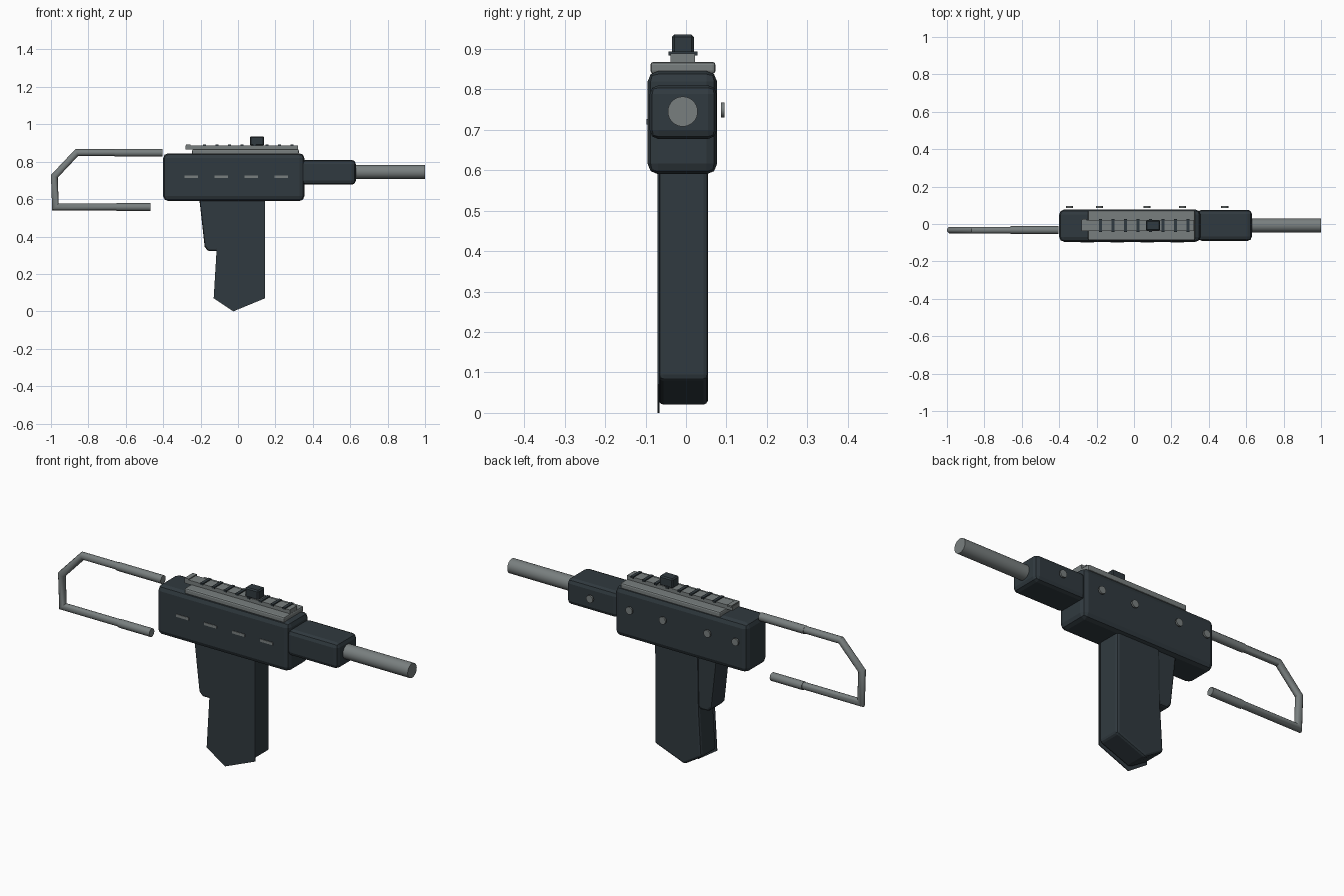
import bpy, bmesh, math
from mathutils import Vector

if "Cube" in bpy.data.objects:
    bpy.data.objects.remove(bpy.data.objects["Cube"])


def material(name, rgb):
    m = bpy.data.materials.new(name)
    m.diffuse_color = (*rgb, 1)
    m.use_nodes = True
    m.node_tree.nodes["Principled BSDF"].inputs["Base Color"].default_value = m.diffuse_color
    return m


DARK = material("dark blue grey", (0.030, 0.042, 0.050))
STEEL = material("steel grey", (0.190, 0.212, 0.212))


def finish(name, bm, mat, bevel=0, segments=2):
    bmesh.ops.recalc_face_normals(bm, faces=bm.faces)
    me = bpy.data.meshes.new(name)
    bm.to_mesh(me)
    bm.free()
    ob = bpy.data.objects.new(name, me)
    bpy.context.collection.objects.link(ob)
    me.materials.append(mat)
    if bevel:
        mod = ob.modifiers.new("bevel", 'BEVEL')
        mod.width = bevel
        mod.segments = segments
        mod.limit_method = 'ANGLE'
        mod.angle_limit = math.radians(40)
    return ob


def smooth(ob):
    bpy.ops.object.select_all(action='DESELECT')
    ob.select_set(True)
    bpy.context.view_layer.objects.active = ob
    bpy.ops.object.shade_smooth_by_angle(angle=math.radians(32))


def box(name, x, y, z, mat, bevel=0, segments=2):
    bm = bmesh.new()
    bmesh.ops.create_cube(bm, size=1)
    for v in bm.verts:
        v.co = [a[0] + (a[1] - a[0]) * (c + 0.5) for a, c in zip((x, y, z), v.co)]
    return finish(name, bm, mat, bevel, segments)


def side_profile(name, pts, y0, y1, mat, bevel=0):
    """Extrude an x/z outline between two y values."""
    bm = bmesh.new()
    face = bm.faces.new([bm.verts.new((x, y0, z)) for x, z in pts])
    ext = bmesh.ops.extrude_face_region(bm, geom=[face])
    for v in ext["geom"]:
        if isinstance(v, bmesh.types.BMVert):
            v.co.y = y1
    return finish(name, bm, mat, bevel)


def tube(name, pts, radius, sides, mat):
    """Sweep a round section along a path lying in an x/z plane, with mitred corners."""
    pts = [Vector(p) for p in pts]
    bm = bmesh.new()
    rings = []
    for i, p in enumerate(pts):
        d0 = (p - pts[i - 1]).normalized() if i else (pts[1] - p).normalized()
        d1 = (pts[i + 1] - p).normalized() if i < len(pts) - 1 else d0
        t = (d0 + d1).normalized()
        n = t.cross(Vector((0, 1, 0)))
        miter = 1 / t.dot(d0)
        ring = []
        for k in range(sides):
            a = math.tau * k / sides
            ring.append(bm.verts.new(p + n * math.cos(a) * radius * miter
                                     + Vector((0, math.sin(a) * radius, 0))))
        rings.append(ring)
    for a, b in zip(rings, rings[1:]):
        for k in range(sides):
            j = (k + 1) % sides
            bm.faces.new((a[k], a[j], b[j], b[k]))
    bm.faces.new(rings[0])
    bm.faces.new(rings[-1])
    ob = finish(name, bm, mat)
    smooth(ob)
    return ob


# Main body, front shroud and barrel
box("receiver", (-0.40, 0.355), (-0.095, 0.077), (0.59, 0.845), DARK, 0.026)
box("front_shroud", (0.34, 0.63), (-0.09, 0.076), (0.677, 0.81), DARK, 0.022)
tube("barrel", [(0.60, -0.008, 0.745), (1.0, -0.008, 0.745)], 0.037, 32, STEEL)

# Magazine with a flat side plate
outline = [(-0.11, 0.62), (0.145, 0.62), (0.145, 0.07), (-0.025, 0.0), (-0.13, 0.07), (-0.115, 0.32)]
side_profile("magazine_plate", outline, -0.07, -0.066, DARK)
inner = [(-0.105, 0.62), (0.143, 0.62), (0.143, 0.083), (-0.025, 0.018), (-0.125, 0.08), (-0.11, 0.32)]
side_profile("magazine", inner, -0.068, 0.055, DARK, 0.012)

# Rear grip
grip = [(-0.207, 0.62), (-0.205, 0.585), (-0.178, 0.345), (-0.16, 0.322), (-0.115, 0.322), (-0.08, 0.35), (-0.08, 0.62)]
side_profile("grip", grip, -0.068, 0.048, DARK, 0.012)

# Top rail with dark cross slats
box("rail_base", (-0.245, 0.325), (-0.088, 0.073), (0.838, 0.868), STEEL, 0.008)
box("rail_top", (-0.28, 0.322), (-0.038, 0.022), (0.866, 0.888), STEEL)
for i in range(8):
    x = -0.179 + i * 0.067
    box("rail_slat", (x - 0.008, x + 0.008), (-0.043, 0.028), (0.884, 0.893), DARK)
box("rail_end_stop", (-0.278, -0.255), (-0.038, 0.028), (0.884, 0.893), STEEL)

# Sight block
box("sight", (0.063, 0.14), (-0.035, 0.02), (0.885, 0.935), DARK, 0.006, 1)

# Wire stock: bent frame and two thicker sleeves
Y = -0.033
tube("stock_frame", [(-0.405, Y, 0.849), (-0.862, Y, 0.849), (-0.982, Y, 0.722),
                     (-0.976, Y, 0.558), (-0.47, Y, 0.558)], 0.018, 12, STEEL)
tube("stock_sleeve_top", [(-0.66, Y, 0.848), (-0.404, Y, 0.848)], 0.021, 12, STEEL)
tube("stock_sleeve_bottom", [(-0.65, Y, 0.557), (-0.469, Y, 0.557)], 0.021, 12, STEEL)

# Side slots and pins
for i in range(4):
    x = -0.25 + i * 0.16
    box("side_slot", (x - 0.036, x + 0.036), (-0.098, -0.093), (0.713, 0.727), STEEL)
for x in (-0.345, -0.185, 0.07, 0.26, 0.485):
    tube("side_pin", [(x, 0.0, 0.0), (x, 0.0, 0.009)], 0.019, 16, STEEL).rotation_euler.x = -math.pi / 2
    bpy.context.object.location = (0, 0.086, 0.749)
